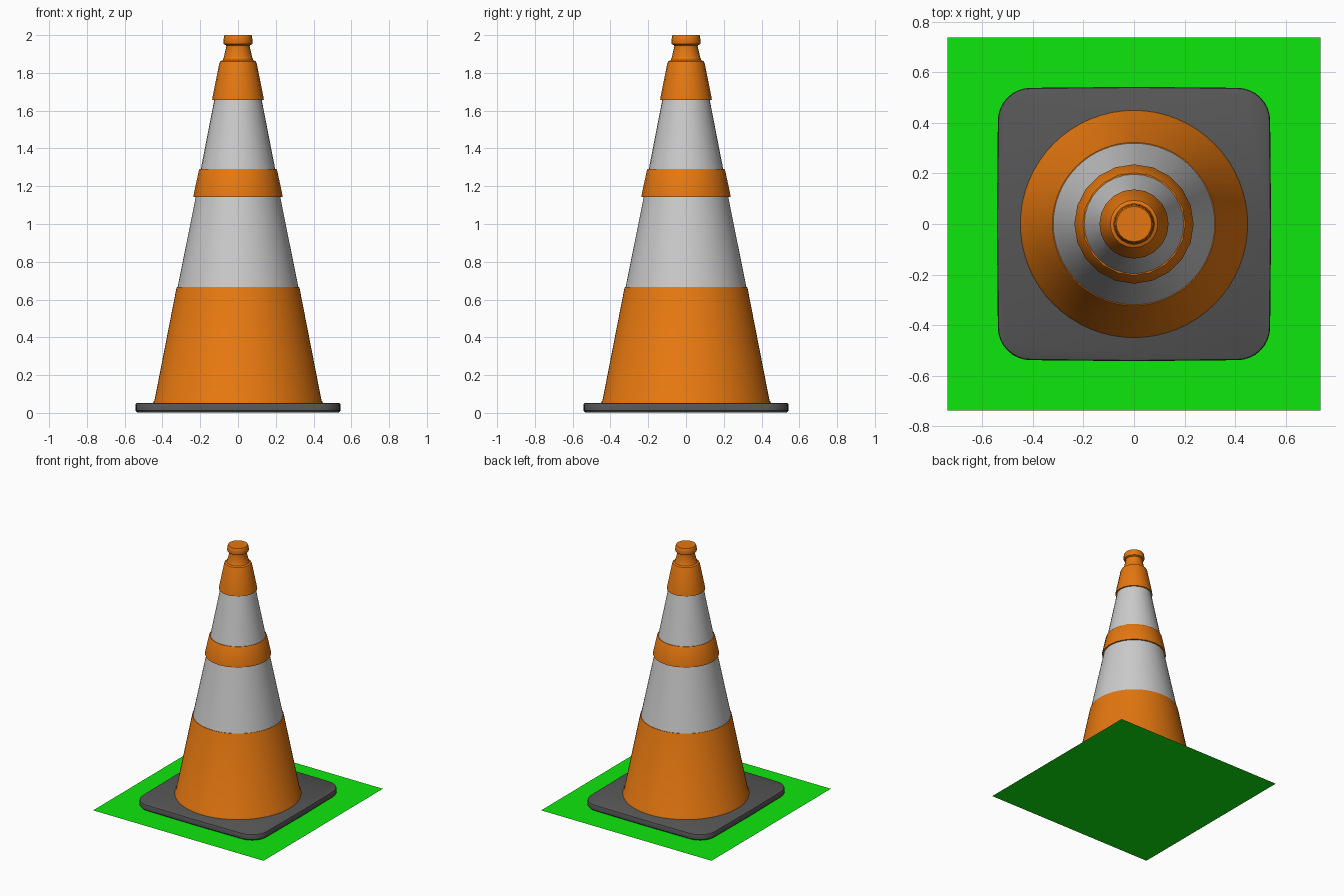
import bpy, bmesh, math

if "Cube" in bpy.data.objects:
    bpy.data.objects.remove(bpy.data.objects["Cube"])


def material(name, rgb):
    m = bpy.data.materials.new(name)
    m.diffuse_color = (*rgb, 1)
    m.use_nodes = True
    m.node_tree.nodes["Principled BSDF"].inputs["Base Color"].default_value = m.diffuse_color
    return m


ORANGE = material("orange", (0.79, 0.187, 0.005))
WHITE = material("white", (0.8, 0.8, 0.8))
RUBBER = material("rubber", (0.093, 0.093, 0.093))
GREEN = material("green", (0.004, 0.8, 0.004))


def finish(name, bm, mat, angle=35):
    bmesh.ops.recalc_face_normals(bm, faces=bm.faces)
    mesh = bpy.data.meshes.new(name)
    bm.to_mesh(mesh)
    bm.free()
    mesh.materials.append(mat)
    ob = bpy.data.objects.new(name, mesh)
    bpy.context.collection.objects.link(ob)
    bpy.ops.object.select_all(action='DESELECT')
    ob.select_set(True)
    bpy.context.view_layer.objects.active = ob
    bpy.ops.object.shade_smooth_by_angle(angle=math.radians(angle))
    return ob


def skin(name, rings, mat):
    """Bridge equal-length loops of points from bottom to top and cap the ends."""
    bm = bmesh.new()
    loops = [[bm.verts.new(p) for p in ring] for ring in rings]
    n = len(loops[0])
    for a, b in zip(loops, loops[1:]):
        for i in range(n):
            j = (i + 1) % n
            bm.faces.new((a[i], a[j], b[j], b[i]))
    bm.faces.new(loops[0])
    bm.faces.new(loops[-1])
    return finish(name, bm, mat)


def turned(name, profile, mat, sides):
    def ring(r, z):
        return [(r * math.cos(math.tau * i / sides), r * math.sin(math.tau * i / sides), z)
                for i in range(sides)]
    return skin(name, [ring(r, z) for r, z in profile], mat)


def slab_ring(inset, z, half=0.539, radius=0.13, bow=0.004):
    """Rounded square with slightly bowed sides."""
    pts = []
    c = half - radius
    for k in range(4):
        q = k * math.pi / 2
        sx, sy = ((1, 1), (-1, 1), (-1, -1), (1, -1))[k]
        for s in range(9):
            a = q + math.pi / 2 * s / 8
            pts.append((sx * c + (radius - inset) * math.cos(a),
                        sy * c + (radius - inset) * math.sin(a), z))
        m = q + math.pi / 2
        d = half + bow - inset
        pts.append((d * math.cos(m), d * math.sin(m), z))
    return pts


# Ground sheet
bm = bmesh.new()
bmesh.ops.create_grid(bm, x_segments=1, y_segments=1, size=0.739)
finish("ground_sheet", bm, GREEN)

# Rubber base
skin("base", [slab_ring(i, z) for i, z in
              ((0.008, 0.003), (0.0, 0.012), (0.0, 0.042), (0.003, 0.049), (0.008, 0.052))], RUBBER)

# Lower orange cone with a small step at its top edge
turned("lower_cone", [(0.45, 0.048), (0.45, 0.054), (0.442, 0.066), (0.326, 0.66),
                      (0.323, 0.667), (0.315, 0.667)], ORANGE, 64)

# Reflective sleeves
turned("lower_sleeve", [(0.321, 0.66), (0.222, 1.15)], WHITE, 64)
turned("upper_sleeve", [(0.199, 1.28), (0.124, 1.665)], WHITE, 32)

# Orange middle band
turned("middle_band", [(0.222, 1.144), (0.236, 1.144), (0.233, 1.165),
                       (0.207, 1.285), (0.203, 1.291), (0.192, 1.291)], ORANGE, 20)

# Orange tip with neck and grip knob
turned("tip", [(0.12, 1.656), (0.137, 1.656), (0.134, 1.675), (0.099, 1.85), (0.094, 1.861),
               (0.081, 1.868), (0.076, 1.88), (0.062, 1.938), (0.063, 1.946), (0.075, 1.952),
               (0.078, 1.962), (0.074, 1.992), (0.070, 2.0)], ORANGE, 20)
